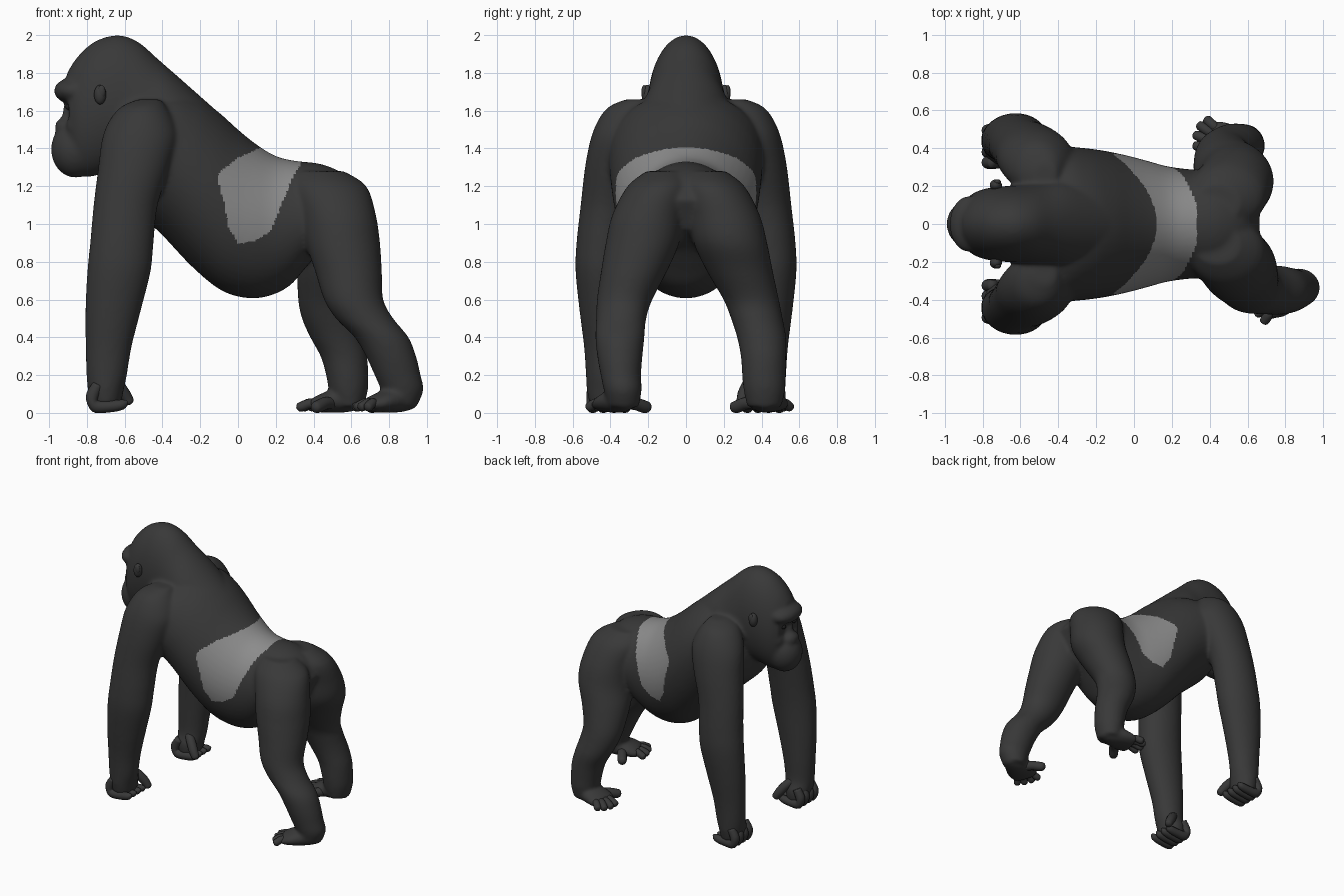
import bpy, bmesh, math
from mathutils import Vector, Matrix

if "Cube" in bpy.data.objects:
    bpy.data.objects.remove(bpy.data.objects["Cube"])


def material(name, c):
    m = bpy.data.materials.new(name)
    m.diffuse_color = (c, c, c, 1)
    m.use_nodes = True
    m.node_tree.nodes["Principled BSDF"].inputs["Base Color"].default_value = m.diffuse_color
    return m


FUR = material("dark fur", 0.04)
SILVER = material("silver fur", 0.26)
EYE = material("black eye", 0.012)


def catmull(rows, n):
    """Smoothly interpolate rows of numbers, n steps per span."""
    out = []
    for i in range(len(rows) - 1):
        a, b, c, d = (rows[max(0, min(len(rows) - 1, i + k))] for k in (-1, 0, 1, 2))
        for s in range(n):
            t = s / n
            out.append([0.5 * (2*q + (r-p)*t + (2*p-5*q+4*r-w)*t*t + (3*q-p-3*r+w)*t**3)
                        for p, q, r, w in zip(a, b, c, d)])
    return out + [list(rows[-1])]


def loft(bm, frames, n=4, sides=32):
    """Skin ellipses given as (centre, axis u, axis v)."""
    rows = [(*c, *u, *v) for c, u, v in frames]
    rings = []
    for r in catmull(rows, n):
        c, u, v = Vector(r[:3]), Vector(r[3:6]), Vector(r[6:])
        rings.append([bm.verts.new(c + u * math.cos(a) + v * math.sin(a))
                      for a in (2 * math.pi * k / sides for k in range(sides))])
    faces = [bm.faces.new((p[k], p[(k+1) % sides], q[(k+1) % sides], q[k]))
             for p, q in zip(rings, rings[1:]) for k in range(sides)]
    faces += [bm.faces.new(rings[0]), bm.faces.new(rings[-1])]
    bmesh.ops.recalc_face_normals(bm, faces=faces)


def slices(bm, rows):
    """Side-view slices: top x, top z, bottom x, bottom z, half width."""
    loft(bm, [(((a+c)/2, 0, (b+d)/2), ((a-c)/2, 0, (b-d)/2), (0, w, 0))
              for a, b, c, d, w in rows], sides=48)


def limb(bm, rows, s):
    """Level rings: x, y, z, x radius, y radius; s picks the side."""
    loft(bm, [((x, s*y, z), (rx, 0, 0), (0, ry, 0)) for x, y, z, rx, ry in rows])


def tube(bm, pts, radii, side=None, n=4, sides=12):
    """Tube along a path with (width, height) radii."""
    pts = [Vector(p) for p in pts]
    frames = []
    for i, p in enumerate(pts):
        t = (pts[min(i+1, len(pts)-1)] - pts[max(i-1, 0)]).normalized()
        u = Vector(side) if side else t.cross(Vector((0, 0, 1)))
        u = (u - t * u.dot(t)).normalized()
        frames.append((p, u * radii[i][0], t.cross(u) * radii[i][1]))
    loft(bm, frames, n, sides)


def ball(bm, c, r):
    bmesh.ops.create_uvsphere(bm, u_segments=32, v_segments=20, radius=1,
                              matrix=Matrix.Translation(c) @ Matrix.Diagonal((*r, 1)))


def finish(name, bm, mat):
    me = bpy.data.meshes.new(name)
    bm.to_mesh(me)
    bm.free()
    me.materials.append(mat)
    me.shade_smooth()
    ob = bpy.data.objects.new(name, me)
    bpy.context.collection.objects.link(ob)
    return ob


body = bmesh.new()
# torso, rump to chest
slices(body, [(.67, 1.13, .60, .97, .13), (.58, 1.25, .46, .88, .24), (.45, 1.315, .36, .77, .28),
              (.30, 1.335, .27, .67, .29), (.2, 1.36, .15, .615, .305), (.1, 1.42, .03, .61, .335),
              (0, 1.5, -.1, .655, .365), (-.1, 1.59, -.25, .78, .39), (-.2, 1.66, -.40, .94, .405),
              (-.32, 1.70, -.53, 1.06, .41), (-.45, 1.68, -.62, 1.15, .35), (-.58, 1.6, -.66, 1.27, .2)])
# neck and crested head
slices(body, [(-.08, 1.57, -.3, 1.2, .24), (-.3, 1.765, -.48, 1.3, .245), (-.42, 1.87, -.6, 1.3, .22),
              (-.53, 1.965, -.66, 1.28, .205), (-.64, 2.0, -.72, 1.265, .2), (-.76, 1.965, -.78, 1.25, .19),
              (-.85, 1.885, -.84, 1.255, .165), (-.905, 1.8, -.88, 1.29, .125)])
# brow, muzzle, cheeks and nose
ball(body, (-.87, 0, 1.705), (.105, .15, .07))
ball(body, (-.86, 0, 1.395), (.13, .13, .15))
ball(body, (-.92, 0, 1.51), (.05, .07, .055))
ball(body, (-.90, 0, 1.57), (.03, .03, .08))
for s in (-1, 1):
    ball(body, (-.84, s*.085, 1.52), (.07, .065, .07))
    # arm and palm
    limb(body, [(-.47, .26, 1.66, .06, .06), (-.5, .285, 1.62, .12, .125), (-.51, .31, 1.55, .17, .155),
                (-.52, .345, 1.45, .2, .16), (-.55, .38, 1.3, .19, .155), (-.595, .415, 1.1, .17, .143),
                (-.615, .44, .9, .168, .14), (-.63, .45, .75, .168, .135), (-.66, .445, .55, .148, .12),
                (-.685, .435, .35, .122, .105), (-.695, .43, .2, .107, .1), (-.70, .415, .12, .095, .11),
                (-.70, .41, .045, .08, .1)], s)
# near hind leg, set back
limb(body, [(.44, .11, 1.28, .12, .10), (.48, .14, 1.2, .2, .17), (.53, .2, 1.05, .2, .19),
            (.555, .23, .9, .197, .195), (.585, .275, .75, .177, .175), (.612, .325, .6, .157, .147),
            (.67, .343, .5, .152, .133), (.76, .35, .4, .143, .13), (.81, .35, .3, .133, .12),
            (.845, .345, .2, .122, .107), (.87, .335, .12, .112, .1), (.87, .33, .03, .075, .08)], -1)
# far hind leg, stepping forward
limb(body, [(.44, .11, 1.28, .12, .10), (.48, .14, 1.2, .2, .17), (.525, .2, 1.05, .2, .19),
            (.535, .235, .9, .2, .195), (.495, .285, .75, .18, .175), (.47, .345, .6, .152, .147),
            (.485, .375, .5, .147, .137), (.52, .4, .4, .138, .13), (.56, .41, .3, .123, .12),
            (.578, .412, .2, .112, .115), (.585, .415, .12, .103, .11), (.59, .415, .03, .075, .09)], 1)
# soles of the feet
SOLE = [(.05, .05), (.085, .068), (.11, .055), (.1, .038)]
tube(body, [(.93, -.31, .07), (.85, -.345, .07), (.76, -.385, .056), (.69, -.41, .04)], SOLE, sides=24)
tube(body, [(.65, .42, .07), (.57, .42, .07), (.47, .43, .056), (.40, .445, .04)], SOLE, sides=24)

# fuse and soften the body
ob = finish("body", body, FUR)
m = ob.modifiers.new("fuse", 'REMESH')
m.mode, m.voxel_size = 'VOXEL', 0.0125
m = ob.modifiers.new("soften", 'SMOOTH')
m.factor, m.iterations = 0.5, 10
me = bpy.data.meshes.new_from_object(ob.evaluated_get(bpy.context.evaluated_depsgraph_get()))
ob.modifiers.clear()
ob.data = me
me.materials.clear()
me.materials.append(FUR)
me.materials.append(SILVER)
me.shade_smooth()


def lookup(table, z):
    for (z0, x0), (z1, x1) in zip(table, table[1:]):
        if z <= z1:
            return x0 + (x1 - x0) * (z - z0) / (z1 - z0)
    return table[-1][1]


# silver saddle, bounded front and back by height
FRONT = [(.9, 0), (.98, -.05), (1.1, -.07), (1.24, -.11), (1.28, -.09), (1.35, 0), (1.41, .13), (1.5, .2)]
BACK = [(.9, .05), (.92, .11), (.96, .17), (1.05, .21), (1.15, .25), (1.25, .29), (1.32, .335), (1.4, .34)]
for p in me.polygons:
    x, y, z = p.center
    p.material_index = int(z > .9 and lookup(FRONT, z) < x < lookup(BACK, z))

# fingers, thumbs, ears and eyes
TIP = [(.03, .03), (.034, .034), (.034, .034), (.031, .031), (.026, .026), (.008, .008)]
for s, tag in ((-1, "left"), (1, "right")):
    for i in range(4):
        y = s * (.325 + .056 * i)
        bm = bmesh.new()
        tube(bm, [(-.74, y, .15), (-.772, y, .085), (-.755, y, .036), (-.68, y, .034),
                  (-.61, y, .045), (-.585, y, .06)], TIP, side=(0, 1, 0))
        finish(f"{tag}_finger_{i + 1}", bm, FUR)
    bm = bmesh.new()
    tube(bm, [(-.68, s*.36, .19), (-.64, s*.33, .15), (-.61, s*.31, .11), (-.59, s*.3, .08),
              (-.575, s*.295, .055), (-.57, s*.293, .045)], TIP, side=(0, 1, 0))
    finish(f"{tag}_thumb", bm, FUR)

    bm = bmesh.new()
    ball(bm, (-.73, s*.205, 1.685), (.032, .03, .052))
    ball(bm, (-.722, s*.222, 1.70), (.02, .014, .035))
    finish(f"{tag}_ear", bm, FUR)
    bm = bmesh.new()
    ball(bm, (-.895, s*.065, 1.62), (.02, .02, .016))
    finish(f"{tag}_eye", bm, EYE)

# toes: root, then tips fanned out; the last is the splayed big toe
FEET = {"near": [((.72, -.36), (.605, -.355)), ((.71, -.39), (.615, -.42)), ((.715, -.43), (.64, -.48)),
                 ((.73, -.45), (.68, -.525)), ((.79, -.33), (.69, -.19))],
        "far": [((.43, .40), (.31, .415)), ((.42, .435), (.312, .475)), ((.42, .47), (.335, .53)),
                ((.44, .50), (.375, .56)), ((.50, .37), (.40, .24))]}
for tag, toes in FEET.items():
    for i, (a, b) in enumerate(toes):
        r = .034 if i == 4 else .026
        pts = [(a[0] + (b[0]-a[0])*t, a[1] + (b[1]-a[1])*t, z)
               for t, z in ((0, .05), (.4, .05), (.75, .034), (.93, .028), (1, .025))]
        bm = bmesh.new()
        tube(bm, pts, [(r*k, r*k) for k in (1, 1, 1, .8, .2)])
        finish(f"{tag}_toe_{i + 1}", bm, FUR)
